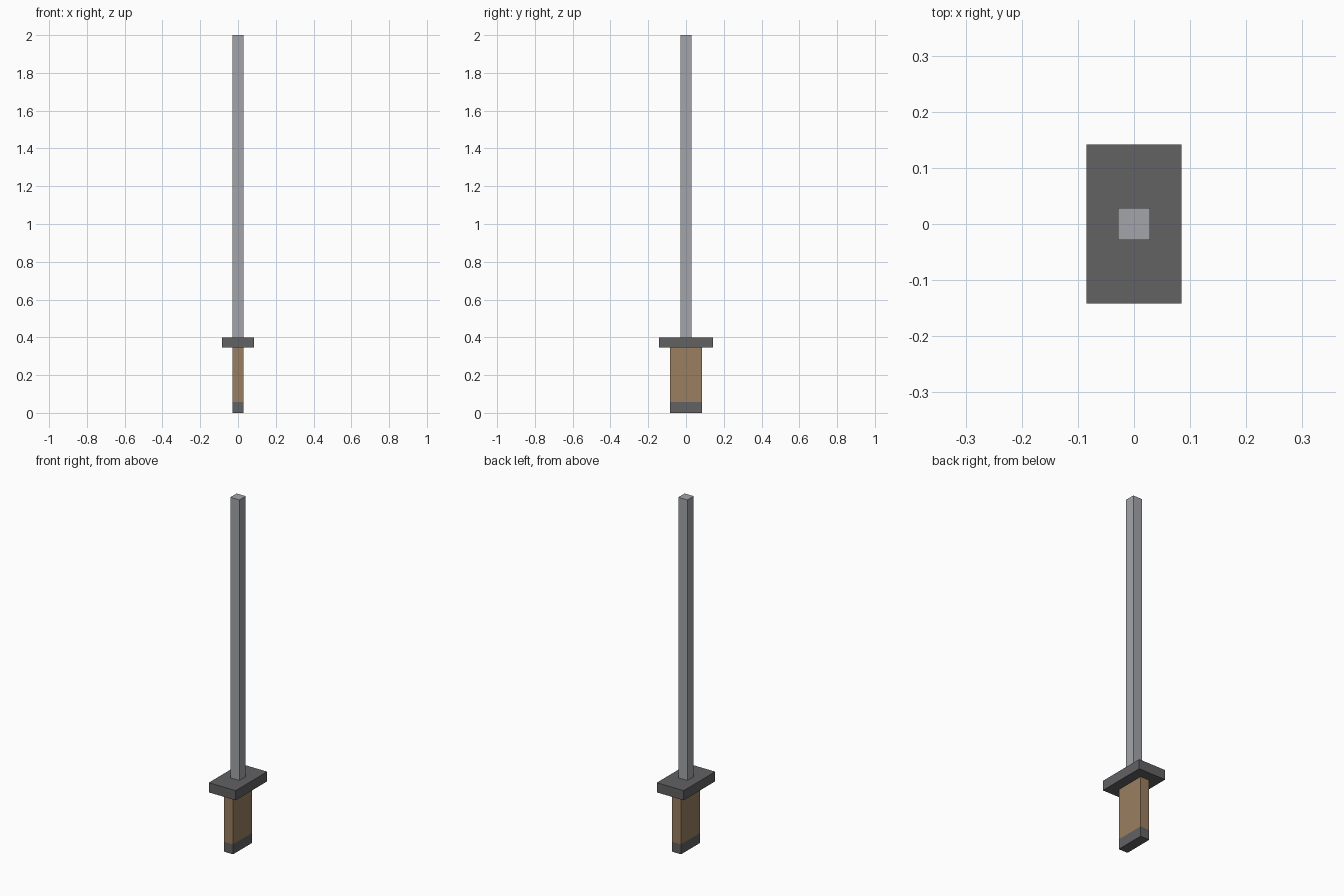
import bpy

cube = bpy.data.objects.get("Cube")
if cube:
    bpy.data.objects.remove(cube, do_unlink=True)


def material(name, rgb):
    mat = bpy.data.materials.new(name)
    mat.use_nodes = True
    mat.diffuse_color = (*rgb, 1)
    mat.node_tree.nodes["Principled BSDF"].inputs["Base Color"].default_value = (*rgb, 1)
    return mat


def box(name, width, depth, bottom, top, mat):
    """Box centred on the vertical axis, between two heights."""
    bpy.ops.mesh.primitive_cube_add(size=1, location=(0, 0, (bottom + top) / 2))
    obj = bpy.context.object
    obj.name = name
    obj.scale = (width, depth, top - bottom)
    bpy.ops.object.transform_apply(location=False, rotation=False, scale=True)
    obj.data.materials.append(mat)
    return obj


steel = material("light steel", (0.37, 0.375, 0.395))
iron = material("dark iron", (0.122, 0.122, 0.127))
wood = material("brown grip", (0.32, 0.21, 0.118))

THIN = 0.057      # blade side and grip thickness
WIDE = 0.17       # grip depth and guard width
GUARD_LOW, GUARD_HIGH = 0.345, 0.40

# Hilt
box("pommel", THIN, WIDE, 0, THIN, iron)
box("grip", THIN, WIDE, THIN, GUARD_LOW, wood)
box("guard", WIDE, 0.284, GUARD_LOW, GUARD_HIGH, iron)

# Square blade
box("blade", THIN, THIN, GUARD_HIGH, 2, steel)
